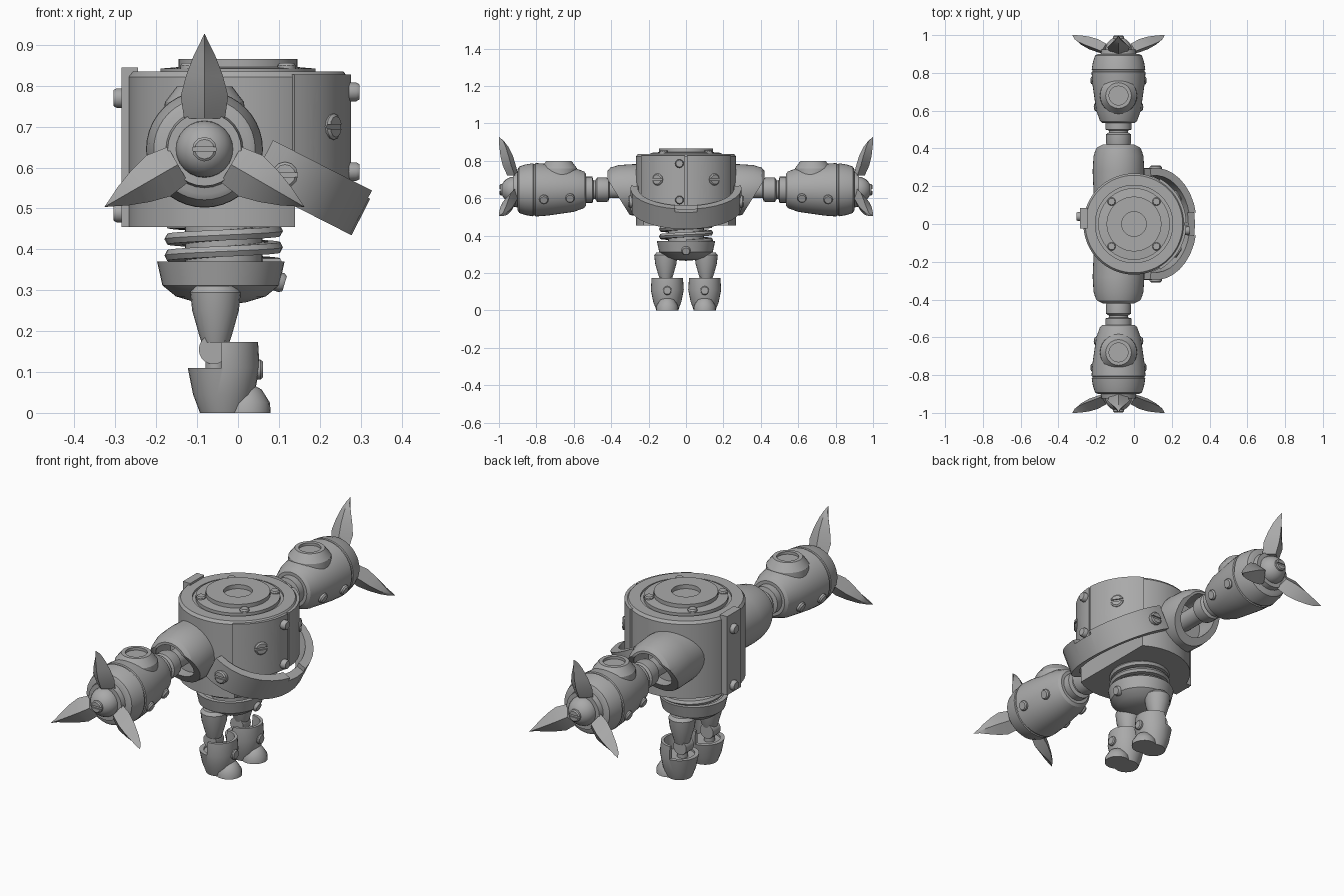
import bpy, bmesh, math
from mathutils import Vector, Matrix

if "Cube" in bpy.data.objects:
    bpy.data.objects.remove(bpy.data.objects["Cube"], do_unlink=True)

metal = bpy.data.materials.new("grey_metal")
metal.use_nodes = True
GREY = (0.4, 0.4, 0.4, 1)
metal.diffuse_color = GREY
metal.node_tree.nodes["Principled BSDF"].inputs["Base Color"].default_value = GREY

X, Y, Z = Vector((1, 0, 0)), Vector((0, 1, 0)), Vector((0, 0, 1))


def finish(bm, name, mirror=False):
    bmesh.ops.recalc_face_normals(bm, faces=bm.faces)
    me = bpy.data.meshes.new(name)
    bm.to_mesh(me)
    bm.free()
    me.materials.append(metal)
    ob = bpy.data.objects.new(name, me)
    bpy.context.collection.objects.link(ob)
    if mirror:
        mod = ob.modifiers.new("other_side", 'MIRROR')
        mod.use_axis = (False, True, False)
        mod.use_clip = False
        mod.use_mirror_merge = False
    return smooth(ob)


def smooth(ob):
    for p in ob.data.polygons:
        p.use_smooth = True
    ob.data.set_sharp_from_angle(angle=math.radians(32))
    return ob


def frame(origin, axis):
    return Matrix.Translation(origin) @ axis.to_track_quat('Z', 'Y').to_matrix().to_4x4()


def lathe(name, profile, origin=(0, 0, 0), axis=Z, segs=32, mirror=False):
    """Turn (radius, height) points round an axis."""
    bm = bmesh.new()
    verts = [bm.verts.new((r, 0, h)) for r, h in profile]
    edges = [bm.edges.new(p) for p in zip(verts, verts[1:])]
    bmesh.ops.spin(bm, geom=verts + edges, cent=(0, 0, 0), axis=Z, dvec=(0, 0, 0),
                   angle=math.tau, steps=segs, use_merge=False)
    bmesh.ops.remove_doubles(bm, verts=bm.verts, dist=0.0003)
    bm.transform(frame(origin, axis))
    return finish(bm, name, mirror)


def box(name, centre, size, axis=Z, mirror=False):
    bm = bmesh.new()
    bmesh.ops.create_cube(bm, size=1)
    bm.transform(frame(centre, axis) @ Matrix.Diagonal((*size, 1)))
    return finish(bm, name, mirror)


def ball(name, centre, r, mirror=False):
    pts = [(r * math.sin(a * math.pi / 12), -r * math.cos(a * math.pi / 12)) for a in range(13)]
    return lathe(name, pts, centre, X, 28, mirror)


def cut(ob, cutters, remove=True):
    """Carve the cutters out of an object and keep its other modifiers."""
    for c in cutters:
        mod = ob.modifiers.new("cut", 'BOOLEAN')
        mod.operation, mod.object, mod.solver = 'DIFFERENCE', c, 'EXACT'
    mirrored = any(m.type == 'MIRROR' for m in ob.modifiers)
    for m in [m for m in ob.modifiers if m.type == 'MIRROR']:
        ob.modifiers.remove(m)
    bpy.context.view_layer.update()
    ob.data = bpy.data.meshes.new_from_object(ob.evaluated_get(bpy.context.evaluated_depsgraph_get()))
    ob.modifiers.clear()
    if mirrored:
        mod = ob.modifiers.new("other_side", 'MIRROR')
        mod.use_axis = (False, True, False)
        mod.use_mirror_merge = False
    if remove:
        for c in cutters:
            bpy.data.objects.remove(c, do_unlink=True)
    return smooth(ob)


def bolt(name, origin, axis, r=0.02, h=0.02, mirror=False):
    return lathe(name, [(0, -h), (r, -h), (r, h * .6), (r * .8, h), (0, h)], origin, axis, 12, mirror)


def screw(name, origin, axis, r, h, mirror=False):
    ob = bolt(name, origin, axis, r, h, mirror)
    slot = box("slot", Vector(origin) + axis * h, (r * 3, r * .35, h), axis)
    return cut(ob, [slot])


def arc_band(name, rx, ry, thick, z0, z1, a0, a1, steps, matrix=Matrix(), mirror=False):
    """A curved plate of given thickness between two angles."""
    bm = bmesh.new()
    rings = []
    for i in range(steps + 1):
        a = math.radians(a0 + (a1 - a0) * i / steps)
        c, s = math.cos(a), math.sin(a)
        rings.append([bm.verts.new(((rx - t) * c, (ry - t) * s, z))
                      for t, z in ((0, z0), (0, z1), (thick, z1), (thick, z0))])
    for p, q in zip(rings, rings[1:]):
        for k in range(4):
            bm.faces.new((p[k], p[k - 1], q[k - 1], q[k]))
    bm.faces.new(rings[0])
    bm.faces.new(rings[-1])
    bm.transform(matrix)
    return finish(bm, name, mirror)


# Drum body with stepped lid, eye sockets and an open mouth
body = lathe("drum_body", [(0, .455), (.268, .455), (.268, .822), (.258, .835), (.205, .835),
             (.205, .825), (.19, .825), (.19, .842), (.145, .846), (.145, .865),
             (.065, .865), (.065, .845), (0, .845)], segs=64)
face = arc_band("face_plate", .277, .277, .03, .56, .828, 1, 60, 16, mirror=True)
mouth = box("mouth_cutter", (.34, 0, .46), (.4, .8, .2))
EYE = math.radians(33)
look = Vector((math.cos(EYE), math.sin(EYE), 0))
look_r = Vector((look.x, -look.y, 0))
sockets = [lathe("socket_cutter", [(0, .18), (.075, .18), (.094, .32), (0, .32)], (0, 0, .7), d)
           for d in (look, look_r)]
cut(body, [mouth] + sockets, remove=False)
cut(face, sockets[:1], remove=False)
for c in [mouth] + sockets:
    bpy.data.objects.remove(c, do_unlink=True)

# Eyes
ball("eye", look * .2 + Z * .7, .074, True)
screw("pupil", look * .272 + Z * .7, look, .032, .014, True)

# Back strip and body bolts
box("back_strip", (-.265, .03, .65), (.04, .11, .39))
for z in (.49, .77):
    bolt("back_bolt", (-.285, .04, z), -X, .024)
for z in (.59, .785):
    bolt("face_bolt", (.277, -.035, z), X, .023)
for i in range(4):
    a = math.radians(45 + 90 * i)
    bolt("lid_bolt", (.168 * math.cos(a), .168 * math.sin(a), .84), Z, .022, .016)

# Hinged jaw
tilt = Matrix.Translation((.085, 0, .6)) @ Matrix.Rotation(math.radians(27), 4, 'Y')
jaw = arc_band("jaw", .247, .297, .04, -.06, .06, -97, 97, 18, tilt)
notch = box("jaw_notch", tilt @ Vector((.23, 0, .065)), (.12, .13, .05),
            (tilt.to_3x3() @ Z).normalized())
cut(jaw, [notch])
screw("jaw_hinge", (.115, .295, .582), Y, .032, .014, True)

# Spring waist
lathe("waist_core", [(0, .33), (.095, .33), (.095, .47), (0, .47)], (-.035, 0, 0))
bm = bmesh.new()
previous = None
for i in range(81):
    a, z = i * math.tau / 32, .365 + .04 * i / 32
    ring = [bm.verts.new((r * math.cos(a) - .035, r * math.sin(a), z + dz))
            for r, dz in ((.08, -.013), (.138, -.013), (.145, 0), (.138, .013), (.08, .013))]
    if previous:
        for k in range(5):
            bm.faces.new((previous[k - 1], previous[k], ring[k], ring[k - 1]))
    else:
        bm.faces.new(ring)
    previous = ring
bm.faces.new(previous)
finish(bm, "waist_spring")

# Pelvis bowl
lathe("pelvis", [(0, .265), (.06, .27), (.11, .285), (.143, .312), (.156, .37), (.135, .37),
                 (.13, .345), (0, .345)], (-.042, 0, 0), segs=40)
bolt("pelvis_bolt", (.095, 0, .322), Vector((1, 0, -.3)).normalized(), .024)

# Legs
lathe("thigh", [(0, .31), (.05, .31), (.062, .295), (.057, .25), (.04, .19), (.034, .172), (0, .172)],
      (-.055, .108, 0), segs=20, mirror=True)
lathe("knee", [(0, -.03), (.036, -.03), (.036, .03), (0, .03)], (-.06, .105, .155), Y, 20, True)
lathe("shin_rod", [(0, .08), (.025, .08), (.025, .16), (0, .16)], (-.055, .105, 0), segs=16, mirror=True)
boot = lathe("boot", [(0, 0), (.058, 0), (.075, .045), (.088, .11), (.084, .173), (.07, .173),
                      (.068, .1), (0, .1)], (-.035, .1, 0), segs=28, mirror=True)
cut(boot, [box("boot_cutter", (-.14, .1, .21), (.2, .3, .2))])
lathe("toe_cap", [(0, 0), (.06, 0), (.058, .025), (.038, .057), (.015, .07), (0, .07)],
      (.02, .1, 0), segs=20, mirror=True)
bolt("boot_bolt", (.047, .1, .106), X, .024, .014, True)

# Shoulder hood with an oblique opening
AX, AZ = -.082, .645
hood = lathe("shoulder_hood", [(0, .12), (.13, .12), (.137, .28), (.132, .36), (.118, .405),
             (.1, .42), (.088, .42), (.1, .36), (.1, .27), (0, .27)], (AX, 0, AZ), Y, 40, True)
slant = Vector((0, .85, -.53)).normalized()
cut(hood, [box("hood_cutter", Vector((AX, .36, .605)) + slant * .25, (.6, .6, .5), slant)])

# Upper arm
lathe("upper_arm", [(0, .25), (.045, .25), (.045, .41), (.062, .415), (.066, .43), (.066, .475),
      (.05, .485), (.05, .495), (.07, .5), (.07, .55), (0, .55)], (AX, 0, AZ), Y, 24, True)

# Forearm with cap and bolts
lathe("forearm", [(0, .535), (.085, .535), (.098, .545), (.118, .6), (.138, .74), (.143, .805),
      (.138, .808), (.138, .815), (.142, .818), (.135, .86), (.124, .892), (.11, .9), (0, .9)],
      (AX, 0, AZ), Y, 40, True)
lathe("forearm_cap", [(0, .05), (.1, .05), (.097, .115), (.068, .153), (.05, .153), (.05, .14),
      (0, .14)], (AX, .68, AZ), Z, 28, True)
for side in (1, -1):
    for y, r in ((.62, .115), (.76, .134)):
        d = Vector((side * .93, 0, -.36)).normalized()
        bolt("forearm_bolt", Vector((AX, y, AZ)) + d * r, d, .025, .018, True)

# Claw hub
lathe("hub_collar", [(0, .88), (.098, .88), (.09, .925), (0, .925)], (AX, 0, AZ), Y, 28, True)
ball("hub", (AX, .92, AZ), .07, True)
screw("hub_screw", (AX, .985, AZ), Y, .03, .012, True)

# Three curved claws per hand: radius, half width, inner and outer depth
SECTIONS = [(.075, .05, .895, .955), (.13, .058, .91, .98), (.18, .045, .925, .992),
            (.23, .026, .95, .998), (.262, .01, .975, 1)]
for angle in (90, 210, 330):
    a = math.radians(angle)
    out = Vector((math.cos(a), 0, math.sin(a)))
    side = out.cross(Y)
    bm = bmesh.new()
    base = Vector((AX, 0, AZ))
    rings = [[bm.verts.new(base + out * r + side * s * w + Y * y)
              for s, y in ((1, (i + o) / 2 - .01), (0, o), (-1, (i + o) / 2 - .01), (0, i))]
             for r, w, i, o in SECTIONS]
    for p, q in zip(rings, rings[1:]):
        for k in range(4):
            bm.faces.new((p[k - 1], p[k], q[k], q[k - 1]))
    tip = bm.verts.new(base + out * .283 + Y)
    for k in range(4):
        bm.faces.new((rings[-1][k - 1], rings[-1][k], tip))
    bm.faces.new(rings[0])
    finish(bm, "claw", True)
